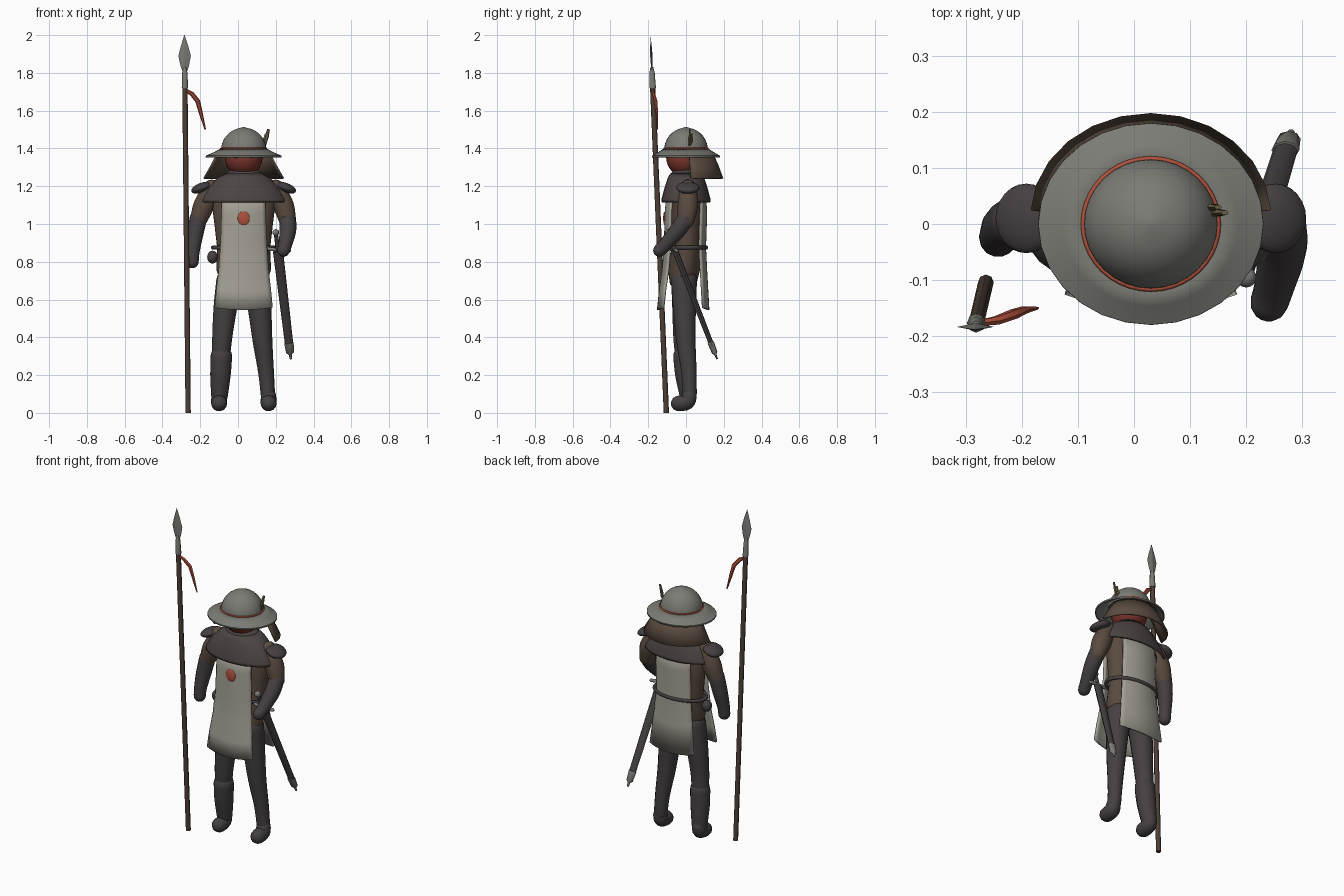
import bpy, math
from mathutils import Vector

cube = bpy.data.objects.get("Cube")
if cube:
    bpy.data.objects.remove(cube, do_unlink=True)

CX = 0.03  # body axis


def material(name, r, g, b):
    m = bpy.data.materials.new(name)
    m.use_nodes = True
    m.diffuse_color = (r, g, b, 1)
    node = m.node_tree.nodes["Principled BSDF"]
    node.inputs["Base Color"].default_value = (r, g, b, 1)
    node.inputs["Roughness"].default_value = 0.8
    return m


linen = material("pale linen", 0.36, 0.34, 0.29)
steel = material("dull steel", 0.2, 0.2, 0.18)
brown = material("brown padding", 0.1, 0.07, 0.05)
dark = material("dark leather", 0.06, 0.05, 0.052)
mantle_wool = material("dark wool", 0.072, 0.06, 0.057)
wood = material("shaft wood", 0.075, 0.05, 0.036)
red = material("red cloth", 0.42, 0.08, 0.045)
scarf = material("dark red scarf", 0.2, 0.035, 0.025)
skin = material("shaded skin", 0.16, 0.085, 0.06)
olive = material("olive feather", 0.16, 0.13, 0.07)


def build(name, verts, faces, mat, angle=40, thick=0):
    me = bpy.data.meshes.new(name)
    me.from_pydata(verts, [], faces)
    me.materials.append(mat)
    for p in me.polygons:
        p.use_smooth = True
    me.set_sharp_from_angle(angle=math.radians(angle))
    ob = bpy.data.objects.new(name, me)
    bpy.context.collection.objects.link(ob)
    if thick:
        mod = ob.modifiers.new("thickness", 'SOLIDIFY')
        mod.thickness = thick
        mod.offset = 0
    return ob


def skin_rings(rings, closed=True, caps=True):
    """Join equal rings of points with quads."""
    n = len(rings[0])
    verts = [p for ring in rings for p in ring]
    faces = []
    for i in range(len(rings) - 1):
        for j in range(n if closed else n - 1):
            k = (j + 1) % n
            faces.append((i * n + j, i * n + k, (i + 1) * n + k, (i + 1) * n + j))
    if caps:
        faces += [tuple(reversed(range(n))), tuple(range(len(verts) - n, len(verts)))]
    return verts, faces


def loft(name, rows, mat, segs=32, x=CX, caps=True, arc=None, thick=0, angle=40):
    """Stack of ellipses; each row is z, y centre, x radius, y radius."""
    a0, a1 = arc or (0, 2 * math.pi)
    count = segs + 1 if arc else segs
    rings = []
    for z, y, rx, ry in rows:
        angles = [a0 + (a1 - a0) * j / segs for j in range(count)]
        rings.append([(x + rx * math.cos(a), y + ry * math.sin(a), z) for a in angles])
    v, f = skin_rings(rings, not arc, caps and not arc)
    return build(name, v, f, mat, angle, thick)


def spline(keys, steps=4):
    """Catmull-Rom through keys of x, y, z, radius."""
    k = [Vector(p) for p in keys]
    k = [k[0]] + k + [k[-1]]
    out = []
    for a, b, c, d in zip(k, k[1:], k[2:], k[3:]):
        for s in range(steps):
            t = s / steps
            out.append(0.5 * (2 * b + (c - a) * t + (2 * a - 5 * b + 4 * c - d) * t * t
                              + (3 * b - a - 3 * c + d) * t ** 3))
    return out + [k[-1]]


def tube(name, keys, mat, segs=14, curved=True, ends=True, flat=1, angle=50):
    """Round rod along a path, optionally with domed ends or flattened in y."""
    pts = spline(keys) if curved else [Vector(k) for k in keys]
    if ends:
        first, last = pts[0], pts[-1]
        d0 = (first - pts[1]).xyz.normalized()
        d1 = (last - pts[-2]).xyz.normalized()

        def dome(p, d):
            return [Vector((*(p.xyz + d * p.w * math.sin(a)), p.w * math.cos(a)))
                    for a in (0.4, 0.8, 1.2, 1.5)]
        pts = dome(first, d0)[::-1] + pts + dome(last, d1)
    rings = []
    for i, p in enumerate(pts):
        t = (pts[min(i + 1, len(pts) - 1)].xyz - pts[max(i - 1, 0)].xyz).normalized()
        u = Vector((0, 1, 0)).cross(t).normalized()
        w = t.cross(u)
        rings.append([p.xyz + p.w * (u * math.cos(a) + w * math.sin(a) * flat)
                      for a in (2 * math.pi * j / segs for j in range(segs))])
    v, f = skin_rings(rings)
    return build(name, v, f, mat, angle)


def ball(name, loc, scale, mat, rot=(0, 0, 0)):
    bpy.ops.mesh.primitive_uv_sphere_add(segments=24, ring_count=12, location=loc, rotation=rot)
    ob = bpy.context.object
    ob.name, ob.scale = name, scale
    ob.data.materials.append(mat)
    bpy.ops.object.shade_smooth()
    return ob


def hoop(name, z, y, rx, ry, r, mat):
    bpy.ops.mesh.primitive_torus_add(major_segments=40, minor_segments=8, major_radius=1,
                                     minor_radius=r / rx, location=(CX, y, z))
    ob = bpy.context.object
    ob.name, ob.scale = name, (rx, ry, rx)
    ob.data.materials.append(mat)
    bpy.ops.object.shade_smooth()


# Torso and legs
loft("torso", [(0.64, -0.01, 0.06, 0.03), (0.68, -0.015, 0.12, 0.07), (0.76, -0.01, 0.145, 0.085),
               (0.87, 0.005, 0.14, 0.082), (1.0, 0.01, 0.155, 0.085), (1.12, 0.01, 0.17, 0.09),
               (1.2, 0.01, 0.14, 0.075), (1.26, 0.01, 0.06, 0.055)], brown)
tube("left_leg", [(0.1, -0.01, 0.7, 0.07), (0.115, -0.008, 0.55, 0.062), (0.13, 0, 0.38, 0.052),
                  (0.148, 0.015, 0.22, 0.042), (0.158, 0.02, 0.1, 0.038)], dark)
tube("right_leg", [(-0.045, -0.01, 0.7, 0.07), (-0.068, -0.012, 0.55, 0.062),
                   (-0.085, -0.015, 0.38, 0.052), (-0.095, 0, 0.2, 0.045)], dark)
tube("right_boot", [(-0.088, -0.012, 0.3, 0.057), (-0.093, -0.004, 0.2, 0.054),
                    (-0.098, 0.01, 0.09, 0.044)], dark)
for side, x in (("left", 0.162), ("right", -0.1)):
    tube(side + "_foot", [(x, 0.018, 0.09, 0.04), (x, 0.005, 0.058, 0.043),
                          (x, -0.038, 0.05, 0.042)], dark)

# Arms and shoulder caps
tube("left_sleeve", [(0.2, 0.01, 1.19, 0.045), (0.24, 0.01, 1.1, 0.055),
                     (0.262, 0.0, 1.02, 0.045)], brown)
tube("left_gauntlet", [(0.262, 0.0, 1.03, 0.045), (0.264, -0.045, 0.965, 0.044),
                       (0.25, -0.11, 0.89, 0.036), (0.241, -0.14, 0.86, 0.034)], dark)
tube("right_sleeve", [(-0.14, 0.01, 1.19, 0.045), (-0.18, 0.01, 1.1, 0.055),
                      (-0.21, 0.005, 1.02, 0.045)], brown)
tube("right_gauntlet", [(-0.21, 0.005, 1.03, 0.046), (-0.228, -0.005, 0.94, 0.043),
                        (-0.24, -0.02, 0.85, 0.036), (-0.242, -0.025, 0.8, 0.034)], dark)
for side, s in (("left", 1), ("right", -1)):
    ball(side + "_shoulder_cap", (CX + s * 0.222, 0.01, 1.192), (0.058, 0.062, 0.026), dark,
         (0, s * 0.35, 0))

# Tabard panels
def panel(name, sign, rows):
    rings = []
    for z, y, half in rows:
        us = [j / 6 - 1 for j in range(13)]
        rings.append([(CX + half * u, sign * (y - 0.028 * u * u), z + 0.012 * u * u) for u in us])
    v, f = skin_rings(rings, False, False)
    build(name, v, f, linen, 40, 0.012)


panel("front_tabard", -1, [(1.18, 0.095, 0.112), (1.05, 0.108, 0.115), (0.9, 0.11, 0.12),
                           (0.75, 0.122, 0.13), (0.64, 0.138, 0.143), (0.545, 0.148, 0.152)])
panel("back_tabard", 1, [(1.18, 0.1, 0.112), (1.05, 0.106, 0.115), (0.875, 0.1, 0.115),
                         (0.72, 0.108, 0.13), (0.545, 0.118, 0.148)])
ball("chest_badge", (CX, -0.112, 1.03), (0.032, 0.009, 0.037), red)
hoop("belt", 0.875, 0.012, 0.163, 0.098, 0.011, dark)
ball("belt_pouch", (-0.135, -0.01, 0.825), (0.028, 0.03, 0.034), dark)

# Shoulder mantle and collar
loft("mantle", [(1.115, 0, 0.225, 0.125), (1.13, 0, 0.222, 0.124), (1.19, 0, 0.185, 0.108),
                (1.24, 0, 0.135, 0.092), (1.265, 0, 0.09, 0.078)],
     mantle_wool, 24, caps=False, thick=0.012)
loft("collar", [(1.235, 0, 0.105, 0.085), (1.265, 0, 0.1, 0.082), (1.285, 0, 0.075, 0.066)],
     mantle_wool, 24)

# Head with wrapped face
head = ball("head", (CX, -0.005, 1.35), (0.1, 0.1, 0.098), skin)
head.data.materials.append(scarf)
for p in head.data.polygons:
    p.material_index = 1 if p.center.z < 0.0 else 0
for side, s in (("left", 1), ("right", -1)):
    ball(side + "_eye", (CX + s * 0.04, -0.095, 1.357), (0.017, 0.008, 0.007), linen)

# Neck curtain hanging behind the head
loft("neck_curtain", [(1.37, 0.01, 0.14, 0.13), (1.31, 0.012, 0.17, 0.155),
                      (1.24, 0.015, 0.21, 0.178)], brown, 12,
     arc=(0.05, math.pi - 0.05), thick=0.01)

# Brimmed helmet
loft("helmet_brim", [(1.353, 0, 0.198, 0.177), (1.36, 0, 0.198, 0.177), (1.378, 0, 0.155, 0.145),
                     (1.397, 0, 0.12, 0.116)], steel, 28, caps=False, thick=0.006)
dome = [(1.39 + 0.12 * math.sin(a), 0, 0.12 * math.cos(a), 0.116 * math.cos(a))
        for a in (i * math.pi / 18 for i in range(9))]
loft("helmet_crown", dome + [(1.513, 0, 0.004, 0.004)], steel, 32)
hoop("helmet_band", 1.4, 0, 0.12, 0.116, 0.005, red)
for i, (x, y, z) in enumerate([(0.162, 0.02, 1.502), (0.15, 0.03, 1.478)]):
    tube(f"feather_{i + 1}", [(0.138, 0.015, 1.4, 0.005), (x - 0.01, y, z - 0.04, 0.011),
                              (x, y, z, 0.007)], olive, 6, False, False, 0.6, 30)

# Spear
def on_spear(z, r):
    return (-0.264 - 0.0098 * z, -0.104 - 0.042 * z, z, r)


tube("spear_shaft", [on_spear(0, 0.014), on_spear(1.75, 0.014)], wood, 8, False, False)
tube("spear_socket", [on_spear(1.72, 0.017), on_spear(1.8, 0.014), on_spear(1.83, 0.008)],
     steel, 8, False, False)
tube("spear_head", [on_spear(1.805, 0.011), on_spear(1.84, 0.023), on_spear(1.89, 0.033),
                    on_spear(1.94, 0.02), on_spear(2.0, 0.001)], steel, 4, False, False, 0.2, 20)
tube("spear_ribbon", [(-0.272, -0.176, 1.705, 0.009), (-0.245, -0.172, 1.69, 0.012),
                      (-0.213, -0.16, 1.65, 0.013), (-0.195, -0.153, 1.58, 0.01),
                      (-0.173, -0.15, 1.5, 0.004)], red, 6, False, False, 0.7, 30)

# Sheathed sword
def on_sword(t, r):
    p = Vector((0.2, -0.095, 0.955)).lerp(Vector((0.28, 0.165, 0.285)), t)
    return (*p, r)


tube("scabbard", [on_sword(0.15, 0.027), on_sword(0.9, 0.022)], dark, 8, False, False, 0.6)
tube("scabbard_tip", [on_sword(0.87, 0.025), on_sword(0.95, 0.021), on_sword(0.965, 0.009),
                      on_sword(1, 0.006)], steel, 8, False, False, 0.7)
tube("sword_grip", [on_sword(0, 0.011), on_sword(0.15, 0.012)], dark, 8, False, False)
ball("sword_pommel", on_sword(0, 0)[:3], (0.018, 0.018, 0.018), steel)
tube("sword_guard", [(0.16, -0.06, 0.868, 0.01), (0.27, -0.05, 0.858, 0.01)], steel, 8, False)
